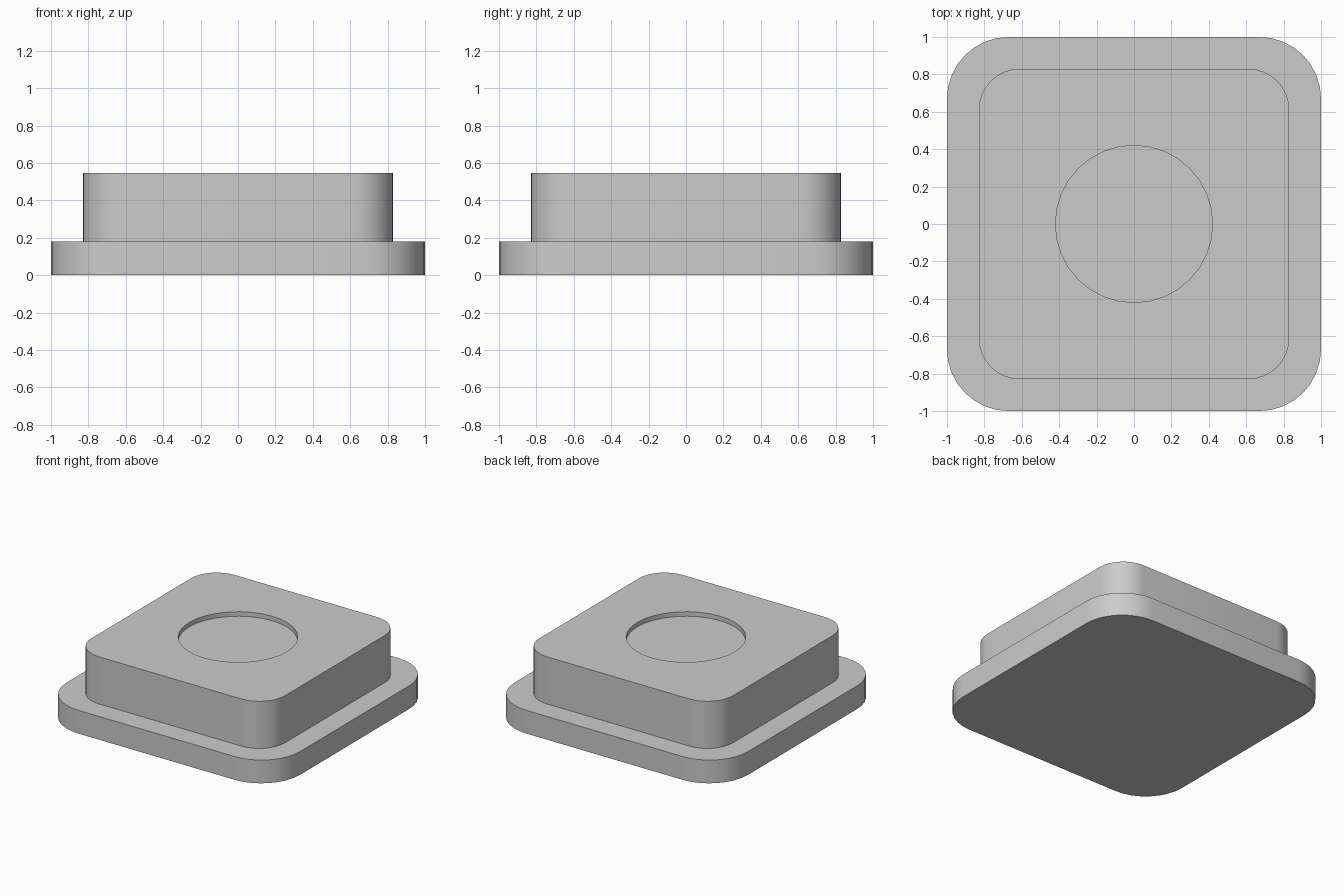
import bpy
import bmesh
import math

if "Cube" in bpy.data.objects:
    bpy.data.objects.remove(bpy.data.objects["Cube"], do_unlink=True)

BASE_TOP = 0.18
BODY_TOP = 0.545
RECESS_DEPTH = 0.035

grey = bpy.data.materials.new("plain_grey")
grey.use_nodes = True
grey.diffuse_color = (0.6, 0.6, 0.6, 1)
grey.node_tree.nodes["Principled BSDF"].inputs["Base Color"].default_value = (0.6, 0.6, 0.6, 1)


def finish(bm, name):
    mesh = bpy.data.meshes.new(name)
    bm.to_mesh(mesh)
    bm.free()
    mesh.materials.append(grey)
    obj = bpy.data.objects.new(name, mesh)
    bpy.context.collection.objects.link(obj)
    return obj


def rounded_block(name, half, bottom, top, radius):
    """Square block with rounded vertical edges."""
    bm = bmesh.new()
    bmesh.ops.create_cube(bm, size=2)
    for v in bm.verts:
        v.co.x *= half
        v.co.y *= half
        v.co.z = top if v.co.z > 0 else bottom
    upright = [e for e in bm.edges if abs(e.verts[0].co.z - e.verts[1].co.z) > 0.01]
    bmesh.ops.bevel(bm, geom=upright, offset=radius, offset_type='OFFSET',
                    segments=8, profile=0.5, affect='EDGES')
    return finish(bm, name)


# Wide base plate and the raised body on it
base = rounded_block("base_plate", 1.0, 0, BASE_TOP, 0.33)
body = rounded_block("raised_body", 0.83, BASE_TOP, BODY_TOP, 0.22)

# Shallow round recess in the top of the body
bm = bmesh.new()
bmesh.ops.create_cone(bm, cap_ends=True, segments=32, radius1=0.42, radius2=0.42, depth=0.2)
bmesh.ops.translate(bm, verts=bm.verts, vec=(0, 0, BODY_TOP - RECESS_DEPTH + 0.1))
cutter = finish(bm, "recess_cutter")
cutter.hide_render = True

cut = body.modifiers.new("recess", 'BOOLEAN')
cut.operation = 'DIFFERENCE'
cut.solver = 'EXACT'
cut.object = cutter
bpy.context.view_layer.objects.active = body
bpy.ops.object.modifier_apply(modifier=cut.name)
bpy.data.objects.remove(cutter, do_unlink=True)

# Smooth rounded corners, sharp rims
bpy.ops.object.select_all(action='DESELECT')
for obj in (base, body):
    obj.select_set(True)
bpy.ops.object.shade_smooth_by_angle(angle=math.radians(30))
